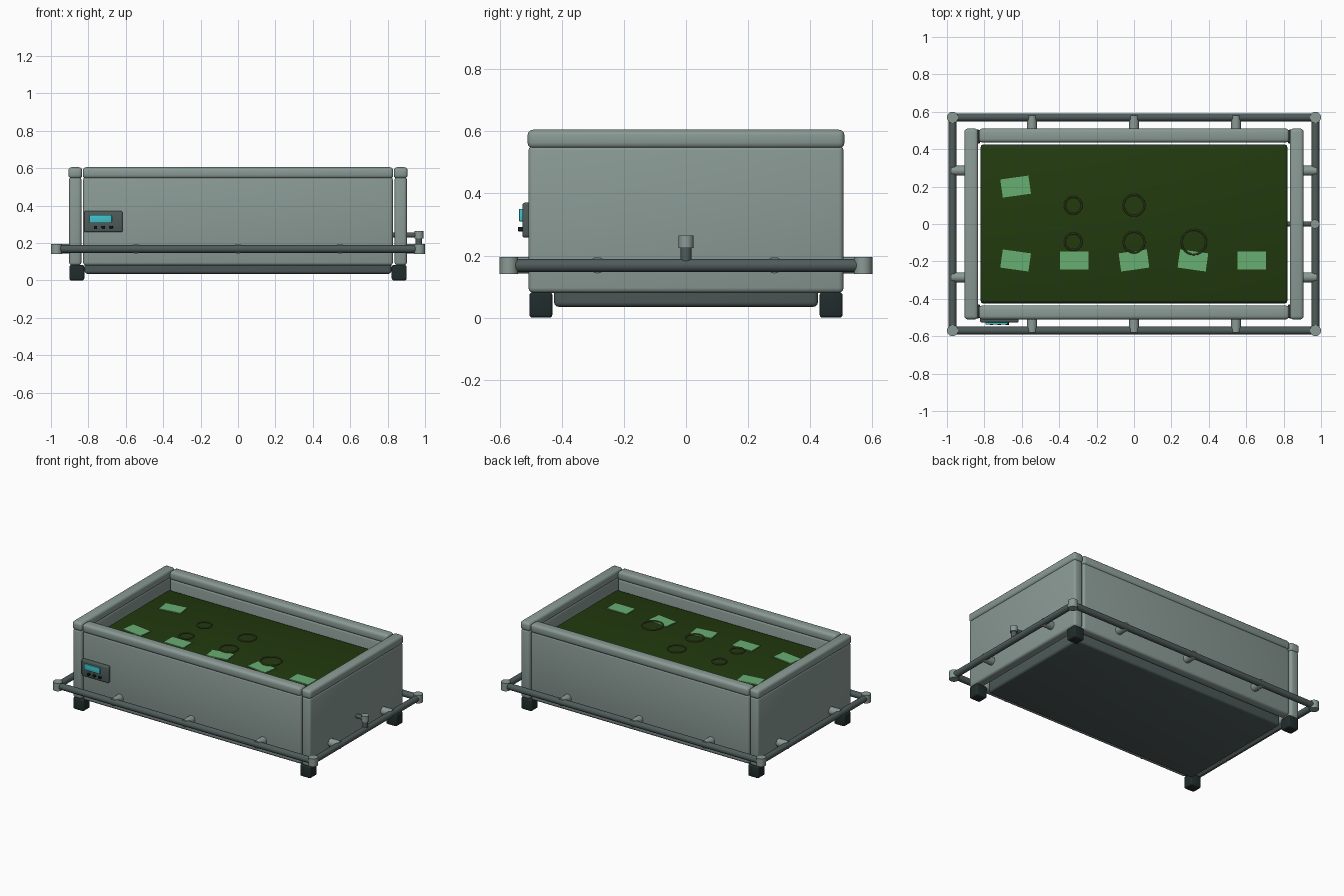
import bpy
from math import radians, pi

cube = bpy.data.objects.get("Cube")
if cube:
    bpy.data.objects.remove(cube, do_unlink=True)


def material(name, *rgb):
    """Flat material from 0-255 display values."""
    color = [(c / 255 / 12.92) if c < 11 else ((c / 255 + 0.055) / 1.055) ** 2.4 for c in rgb] + [1]
    mat = bpy.data.materials.new(name)
    mat.use_nodes = True
    mat.diffuse_color = color
    mat.node_tree.nodes["Principled BSDF"].inputs["Base Color"].default_value = color
    return mat


wall_grey = material("wall grey", 138, 154, 148)
pipe_grey = material("pipe grey", 78, 91, 90)
foot_black = material("foot black", 33, 44, 44)
deep_green = material("deep green", 34, 58, 14)
pale_green = material("pale green", 105, 175, 114)
ring_olive = material("ring olive", 80, 90, 48)
screen_cyan = material("screen cyan", 64, 196, 204)
button_black = material("button black", 22, 28, 30)


def finish(name, mat, bevel=0):
    obj = bpy.context.object
    obj.name = name
    obj.data.materials.append(mat)
    if bevel:
        mod = obj.modifiers.new("Bevel", "BEVEL")
        mod.width = bevel
        mod.segments = 3
        mod.limit_method = "ANGLE"
        bpy.ops.object.modifier_apply(modifier=mod.name)
    bpy.ops.object.shade_smooth_by_angle(angle=radians(35))
    return obj


def box(name, mat, center, size, bevel=0, turn=0):
    bpy.ops.mesh.primitive_cube_add(size=1, location=center, rotation=(0, 0, radians(turn)))
    bpy.context.object.scale = size
    bpy.ops.object.transform_apply(location=False, rotation=False, scale=True)
    return finish(name, mat, bevel)


def rod(name, mat, center, radius, length, axis="z", bevel=0):
    turn = {"x": (0, pi / 2, 0), "y": (pi / 2, 0, 0), "z": (0, 0, 0)}[axis]
    bpy.ops.mesh.primitive_cylinder_add(vertices=24, radius=radius, depth=length,
                                        location=center, rotation=turn)
    return finish(name, mat, bevel)


# Tank body: base tray and filled bed
box("base_tray", pipe_grey, (0, 0, 0.23), (1.64, 0.85, 0.39), 0.015)
box("planted_bed", deep_green, (0, 0, 0.455), (1.64, 0.84, 0.07), 0.012)

# Walls with rounded cap rails
for s, side in ((-1, "right"), (1, "left")):
    box(f"{side}_end_wall", wall_grey, (s * 0.87, 0, 0.317), (0.066, 1.014, 0.474), 0.016)
    box(f"{side}_end_cap", wall_grey, (s * 0.87, 0, 0.575), (0.074, 1.02, 0.06), 0.018)
for s, side in ((-1, "front"), (1, "back")):
    box(f"{side}_wall", wall_grey, (0, s * 0.471, 0.317), (1.656, 0.066, 0.474), 0.016)
    box(f"{side}_cap", wall_grey, (0, s * 0.473, 0.575), (1.66, 0.074, 0.06), 0.018)

# Feet and guard rail corners
for sx, side in ((-1, "right"), (1, "left")):
    for sy, end in ((-1, "front"), (1, "back")):
        box(f"{end}_{side}_foot", foot_black, (sx * 0.862, sy * 0.467, 0.041),
            (0.08, 0.074, 0.082), 0.01)
        rod(f"{end}_{side}_rail_joint", wall_grey, (sx * 0.97, sy * 0.57, 0.168), 0.03, 0.054)

# Guard rail pipes and their brackets
for s, side in ((-1, "front"), (1, "back")):
    rod(f"{side}_rail", pipe_grey, (0, s * 0.57, 0.168), 0.021, 1.92, "x")
    for x in (-0.545, 0, 0.545):
        rod(f"{side}_bracket", wall_grey, (x, s * 0.54, 0.169), 0.0265, 0.08, "y")
for s, side in ((-1, "right"), (1, "left")):
    rod(f"{side}_rail", pipe_grey, (s * 0.97, 0, 0.168), 0.021, 1.12, "y")
    for y in (-0.285, 0.285):
        rod(f"{side}_bracket", wall_grey, (s * 0.938, y, 0.169), 0.0265, 0.075, "x")

# Drain pipe with valve
rod("drain_pipe", pipe_grey, (0.89, 0, 0.242), 0.014, 0.15, "x")
rod("drain_stem", pipe_grey, (0.967, 0, 0.205), 0.018, 0.06)
rod("drain_valve", wall_grey, (0.967, 0, 0.245), 0.024, 0.04)

# Control unit with screen and buttons
box("control_unit", pipe_grey, (-0.72, -0.513, 0.314), (0.206, 0.028, 0.113), 0.009)
box("control_screen", screen_cyan, (-0.735, -0.53, 0.33), (0.12, 0.014, 0.04), 0.002)
for x in (-0.762, -0.72, -0.678):
    box("control_button", button_black, (x, -0.532, 0.285), (0.018, 0.018, 0.014), 0.003)

# Pale plates lying on the bed
for x, y, turn in ((-0.633, 0.2, 8), (-0.633, -0.195, -8), (-0.32, -0.195, 0),
                   (0, -0.195, 8), (0.315, -0.195, -8), (0.63, -0.195, 0)):
    box("bed_plate", pale_green, (x, y, 0.492), (0.152, 0.098, 0.008), 0, turn)

# Thin rings floating just above the plates
for x, y, radius in ((-0.325, 0.1, 0.045), (0, 0.1, 0.056), (-0.325, -0.095, 0.045),
                     (0, -0.097, 0.056), (0.32, -0.097, 0.066)):
    bpy.ops.mesh.primitive_torus_add(location=(x, y, 0.5), major_radius=radius,
                                     minor_radius=0.005, major_segments=24, minor_segments=8)
    finish("bed_ring", ring_olive)
